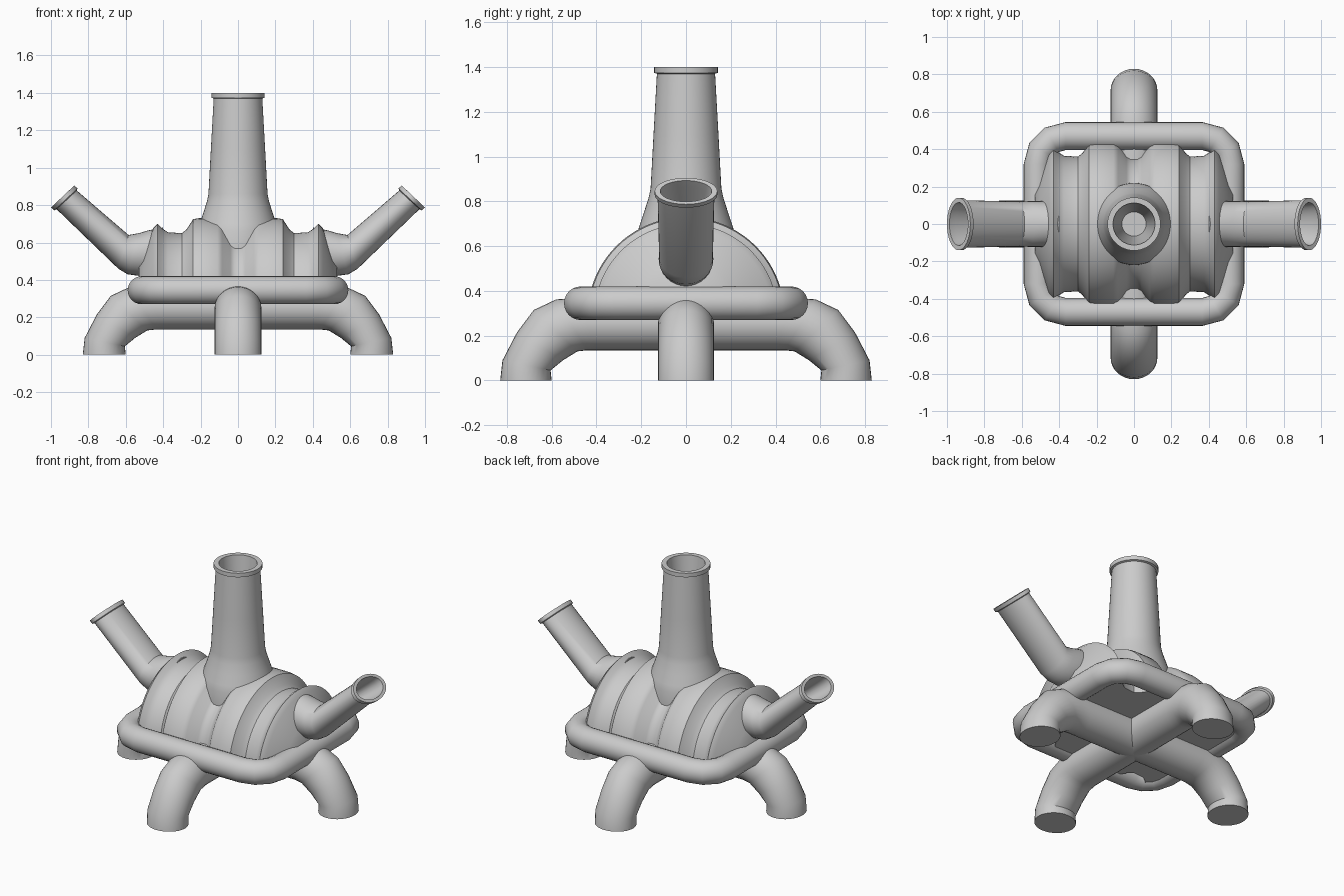
import bpy, bmesh, math

if "Cube" in bpy.data.objects:
    bpy.data.objects.remove(bpy.data.objects["Cube"])

N = 32


def loft(name, rings, cap_start=True, cap_end=True, loop=False, angle=35):
    """Skin a list of closed rings of points."""
    bm = bmesh.new()
    vs = [[bm.verts.new(p) for p in r] for r in rings]
    pairs = list(zip(vs, vs[1:]))
    if loop:
        pairs.append((vs[-1], vs[0]))
    for a, b in pairs:
        for i in range(len(a)):
            j = (i + 1) % len(a)
            bm.faces.new((a[i], a[j], b[j], b[i]))
    if cap_start and not loop:
        bm.faces.new(vs[0])
    if cap_end and not loop:
        bm.faces.new(vs[-1])
    bmesh.ops.recalc_face_normals(bm, faces=bm.faces)
    me = bpy.data.meshes.new(name)
    bm.to_mesh(me)
    bm.free()
    ob = bpy.data.objects.new(name, me)
    bpy.context.collection.objects.link(ob)
    bpy.ops.object.select_all(action='DESELECT')
    ob.select_set(True)
    bpy.context.view_layer.objects.active = ob
    bpy.ops.object.shade_smooth_by_angle(angle=math.radians(angle))
    return ob


def section(top, bottom, half_y):
    """Ellipse spanning two points of the xz plane, half_y wide in y."""
    cx, cz = (top[0] + bottom[0]) / 2, (top[1] + bottom[1]) / 2
    ux, uz = (top[0] - bottom[0]) / 2, (top[1] - bottom[1]) / 2
    return [(cx + ux * math.cos(t), half_y * math.sin(t), cz + uz * math.cos(t))
            for t in (2 * math.pi * i / N for i in range(N))]


# crossed leg tubes: outer edge point, inner edge point
half_leg = [((.83, 0), (.60, 0)), ((.82, .09), (.605, .045)), ((.755, .215), (.55, .09)),
            ((.68, .315), (.485, .13)), ((.58, .362), (.44, .135)), ((.48, .37), (.40, .135))]
secs = half_leg + [((-a[0], a[1]), (-b[0], b[1])) for a, b in reversed(half_leg)]
for name, rot in (("side_legs", 0), ("front_back_legs", math.pi / 2)):
    leg = loft(name, [section(a, b, .125) for a, b in secs])
    leg.rotation_euler.z = rot

# rounded rectangular rail
rail = []
for q, (sx, sy) in enumerate(((1, 1), (-1, 1), (-1, -1), (1, -1))):
    for k in range(4):
        t = math.pi / 2 * q + math.pi / 6 * k
        ring = []
        for i in range(24):
            p = 2 * math.pi * i / 24
            r = .15 + .075 * math.cos(p)
            ring.append((sx * .365 + r * math.cos(t), sy * .32 + r * math.sin(t),
                         .345 + .075 * math.sin(p)))
        rail.append(ring)
loft("rail", rail, loop=True)

# ribbed half-round body lying along x
half_body = [(.53, .20), (.505, .24), (.455, .385), (.43, .41), (.405, .385), (.375, .365),
             (.30, .36), (.275, .38), (.24, .435), (.21, .44), (.11, .44), (.085, .425),
             (.04, .365), (.02, .355)]
prof = half_body + [(-x, r) for x, r in reversed(half_body)]
loft("body", [[(x, r * math.cos(math.pi * i / 40), .29 + r * math.sin(math.pi * i / 40))
               for i in range(41)] for x, r in prof])

# upright neck with lip and tapered bore
neck = [(.22, .56), (.218, .66), (.205, .70), (.185, .76), (.166, .82), (.158, .86), (.145, 1.1),
        (.13, 1.37), (.142, 1.374), (.142, 1.40), (.112, 1.40), (.108, 1.36), (.065, .95)]
loft("neck", [[(r * math.cos(2 * math.pi * i / 48), r * math.sin(2 * math.pi * i / 48), z)
               for i in range(48)] for r, z in neck])

# side pipes: top edge, bottom edge, half width
pipe = [((.40, .68), (.40, .42), .12), ((.48, .665), (.53, .422), .122),
        ((.53, .65), (.59, .43), .122), ((.585, .64), (.64, .46), .12),
        ((.862, .878), (.97, .778), .127), ((.858, .889), (.983, .772), .14),
        ((.875, .905), (1.0, .787), .14), ((.888, .893), (.987, .799), .115),
        ((.86, .865), (.955, .772), .11), ((.67, .69), (.73, .62), .07)]
for name, s in (("right_pipe", 1), ("left_pipe", -1)):
    loft(name, [section((s * a[0], a[1]), (s * b[0], b[1]), w) for a, b, w in pipe])
